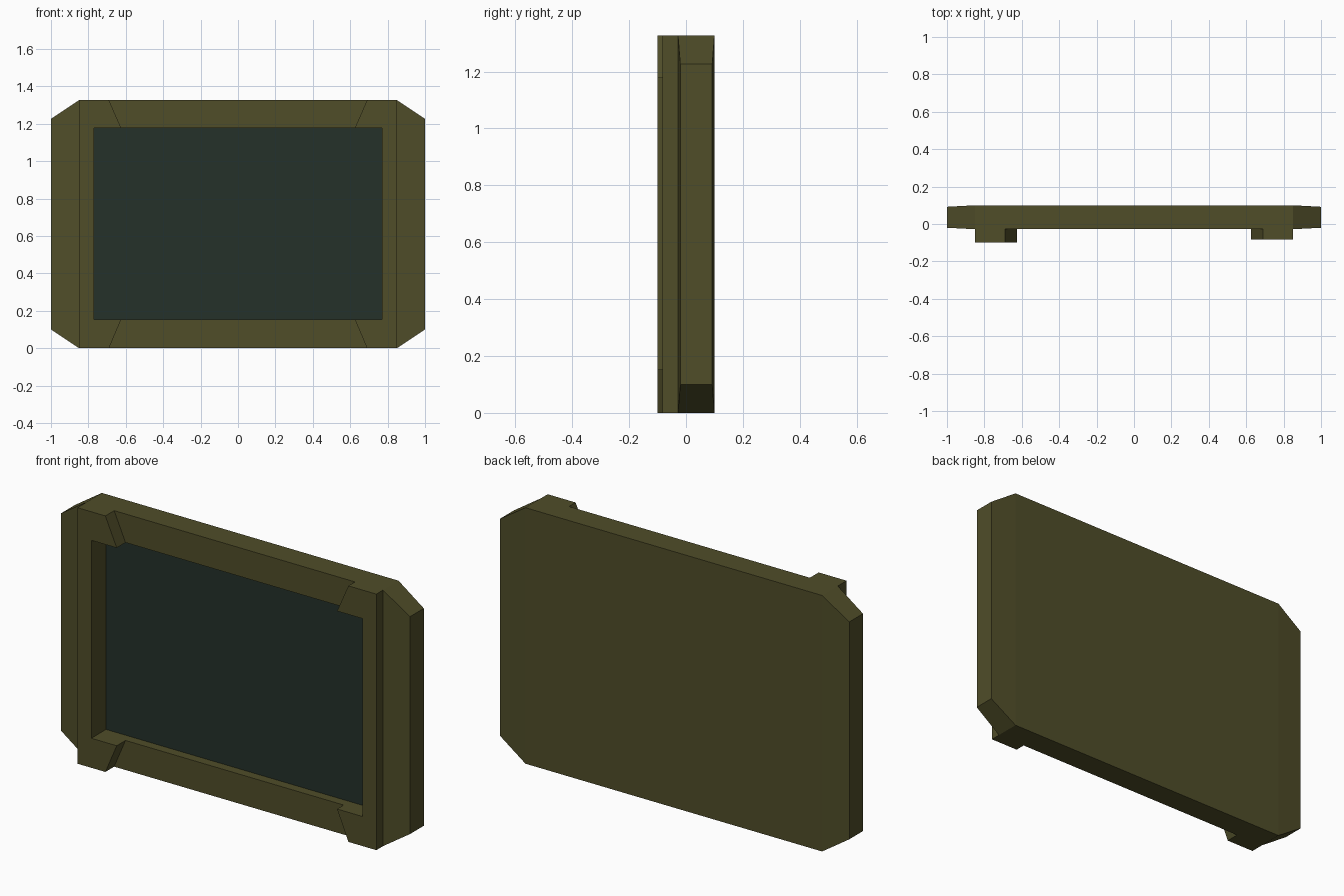
import bpy, bmesh

if "Cube" in bpy.data.objects:
    bpy.data.objects.remove(bpy.data.objects["Cube"])

H = 1.326                      # overall height
X1, X2 = 0.85, 1.0             # centre panel edge, outer wing edge
CH = 0.10                      # wing corner drop
WX, WZ0, WZ1 = 0.77, 0.153, 1.178   # screen window
FRONT, BACK, SCREEN_Y = -0.028, 0.10, 0.02


def material(name, rgb):
    m = bpy.data.materials.new(name)
    m.diffuse_color = (*rgb, 1)
    m.use_nodes = True
    m.node_tree.nodes["Principled BSDF"].inputs["Base Color"].default_value = m.diffuse_color
    return m


olive = material("olive drab", (0.080, 0.075, 0.022))
glass = material("dark green glass", (0.018, 0.031, 0.023))


def make_object(name, bm, mat):
    bmesh.ops.recalc_face_normals(bm, faces=bm.faces)
    me = bpy.data.meshes.new(name)
    bm.to_mesh(me)
    bm.free()
    me.materials.append(mat)
    ob = bpy.data.objects.new(name, me)
    bpy.context.collection.objects.link(ob)
    return ob


def ring(bm, pts):
    return [bm.verts.new(p) for p in pts]


def bridge(bm, a, b):
    for i in range(len(a)):
        j = (i + 1) % len(a)
        bm.faces.new((a[i], a[j], b[j], b[i]))


# Case: octagonal slab with thinner wings and a recessed window
def outline(y_mid, y_edge):
    return [(-X1, y_mid, 0), (X1, y_mid, 0), (X2, y_edge, CH), (X2, y_edge, H - CH),
            (X1, y_mid, H), (-X1, y_mid, H), (-X2, y_edge, H - CH), (-X2, y_edge, CH)]


def window(y):
    return [(-WX, y, WZ0), (WX, y, WZ0), (WX, y, WZ1), (-WX, y, WZ1)]


bm = bmesh.new()
front = ring(bm, outline(FRONT, -0.02))
back = ring(bm, outline(BACK, 0.092))
bridge(bm, front, back)
for r in (front, back):                        # sloped wings
    bm.faces.new((r[1], r[2], r[3], r[4]))
    bm.faces.new((r[5], r[6], r[7], r[0]))
bm.faces.new((back[0], back[1], back[4], back[5]))
rim = ring(bm, window(FRONT))
floor = ring(bm, window(SCREEN_Y + 0.003))
bridge(bm, [front[i] for i in (0, 1, 4, 5)], rim)
bridge(bm, rim, floor)
bm.faces.new(floor)
make_object("case", bm, olive)

# Screen: thin plate at the bottom of the window
bm = bmesh.new()
a, b = ring(bm, window(SCREEN_Y)), ring(bm, window(SCREEN_Y + 0.003))
bridge(bm, a, b)
bm.faces.new(a)
bm.faces.new(b)
make_object("screen", bm, glass)


# Side grips: C-shaped brackets with slanted arm ends
def grip(name, side, y_front):
    prof = [(X1, 0), (X1, H), (0.69, H), (0.625, WZ1), (WX, WZ1),
            (WX, WZ0), (0.625, WZ0), (0.69, 0)]
    bm = bmesh.new()
    a = ring(bm, [(side * x, y_front, z) for x, z in prof])
    b = ring(bm, [(side * x, FRONT, z) for x, z in prof])
    bridge(bm, a, b)
    # front split into upright and two arms so every face is convex
    for idx in ((1, 2, 3, 4), (0, 1, 4, 5), (0, 5, 6, 7)):
        bm.faces.new([a[i] for i in idx])
    make_object(name, bm, olive)


grip("left_grip", -1, -0.10)
grip("right_grip", 1, -0.082)
